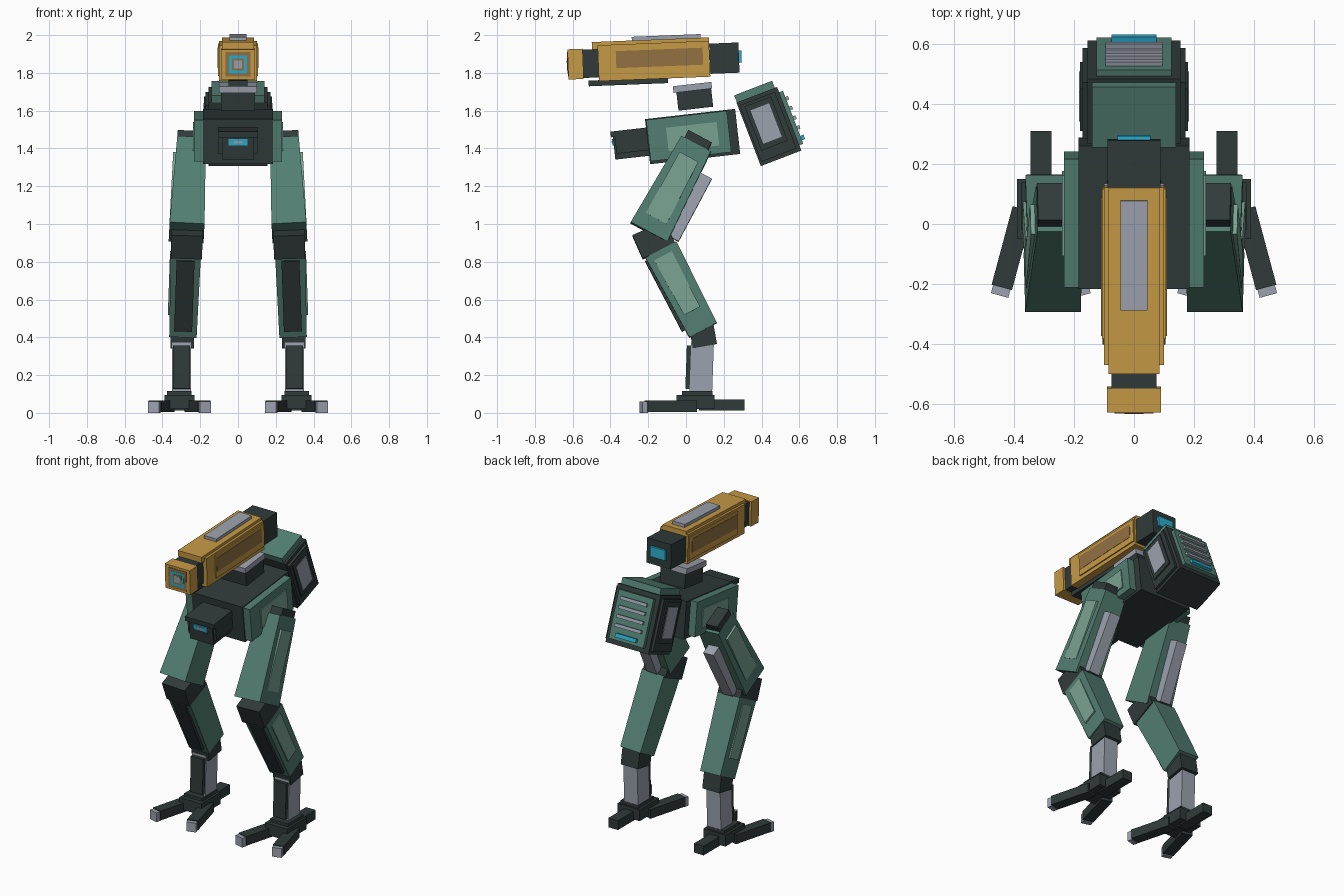
import bpy, bmesh
from math import radians
from mathutils import Matrix, Vector

if "Cube" in bpy.data.objects:
    bpy.data.objects.remove(bpy.data.objects["Cube"], do_unlink=True)


def material(name, rgb):
    m = bpy.data.materials.new(name)
    m.use_nodes = True
    m.diffuse_color = (*rgb, 1)
    m.node_tree.nodes["Principled BSDF"].inputs["Base Color"].default_value = (*rgb, 1)
    return m


DARK = material("charcoal", (.03, .042, .042))
GREEN = material("green", (.085, .21, .165))
PALE = material("pale green", (.19, .36, .285))
ORANGE = material("ochre", (.56, .32, .06))
BROWN = material("brown", (.29, .165, .055))
GREY = material("grey", (.33, .36, .42))
CYAN = material("cyan", (.025, .42, .62))


def frame(x, y, z, pitch=0, splay=0, yaw=0):
    """Local axes of a body section."""
    turn = (Matrix.Rotation(radians(yaw), 4, 'Z') @ Matrix.Rotation(radians(splay), 4, 'Y')
            @ Matrix.Rotation(radians(pitch), 4, 'X'))
    return Matrix.Translation((x, y, z)) @ turn


def box(name, f, size, at, mat, taper=(1, 1), pair=False):
    """Box in frame f; taper scales the upper end, pair adds a mirrored twin."""
    for side in ((1, -1) if pair else (1,)):
        bm = bmesh.new()
        bmesh.ops.create_cube(bm, size=1)
        for v in bm.verts:
            if v.co.z > 0:
                v.co.x *= taper[0]
                v.co.y *= taper[1]
            v.co = f @ (Vector(a * b for a, b in zip(v.co, size)) + Vector(at))
            v.co.x *= side
        if side < 0:
            bmesh.ops.reverse_faces(bm, faces=bm.faces[:])
        full = name if not pair else ("left_" if side > 0 else "right_") + name
        mesh = bpy.data.meshes.new(full)
        bm.to_mesh(mesh)
        bm.free()
        mesh.materials.append(mat)
        bpy.context.collection.objects.link(bpy.data.objects.new(full, mesh))


# Cannon on top
g = frame(0, -.17, 1.868, 2.3)
box("cannon_body", g, (.2, .59, .19), (0, 0, -.005), ORANGE)
box("cannon_top", g, (.17, .62, .04), (0, -.015, .088), ORANGE)
box("cannon_cheek", g, (.008, .5, .15), (.103, .04, 0), ORANGE, pair=True)
box("cannon_side_panel", g, (.006, .46, .09), (.106, .03, .01), BROWN, pair=True)
box("cannon_top_plate", g, (.09, .365, .025), (0, .07, .115), GREY)
box("cannon_rail", g, (.1, .42, .03), (0, -.14, -.11), DARK)
box("barrel_neck", g, (.15, .09, .15), (0, -.335, -.005), DARK)
box("muzzle", g, (.18, .08, .16), (0, -.415, -.005), ORANGE)
box("cannon_rear", g, (.175, .155, .16), (0, .373, -.005), DARK)
box("cannon_rear_light", g, (.11, .015, .065), (0, .457, 0), CYAN)
for part, w, mat in (("muzzle_rim", .13, BROWN), ("muzzle_light", .095, CYAN),
                     ("muzzle_ring", .062, BROWN), ("muzzle_core", .042, GREY)):
    box(part, g, (w, .006, w), (0, -.455 - (.13 - w) * .04, -.005), mat)

# Turret neck
n = frame(0, .043, 1.69, 6.5)
box("neck_block", n, (.18, .185, .1), (0, 0, -.03), DARK)
box("neck_plate", n, (.2, .205, .035), (0, -.005, .034), GREY)

# Torso and head
t = frame(0, .035, 1.463, 6.5)
box("torso", t, (.37, .48, .24), (0, 0, 0), DARK)
box("torso_side", t, (.055, .43, .22), (.205, -.02, .005), GREEN, pair=True)
box("torso_inset", t, (.009, .27, .125), (.2345, 0, 0), PALE, pair=True)
box("head", t, (.17, .2, .14), (0, -.32, -.005), DARK)
box("head_brim", t, (.21, .2, .03), (0, -.33, .06), DARK)
box("head_cheek", t, (.02, .18, .11), (.092, -.32, .01), DARK, pair=True)
box("visor", t, (.1, .008, .036), (0, -.423, .018), CYAN)
box("visor_pupil", t, (.05, .004, .014), (0, -.427, .018), GREY)

# Backpack
b = frame(0, .439, 1.516, 21)
box("pack_body", b, (.31, .23, .36), (0, 0, 0), DARK)
box("pack_side", b, (.02, .2, .32), (.162, -.005, 0), DARK, pair=True)
box("pack_frame", b, (.012, .15, .25), (.174, -.008, .02), DARK, pair=True)
box("pack_side_panel", b, (.008, .105, .19), (.179, -.008, .02), GREY, pair=True)
box("pack_cap", b, (.28, .215, .05), (0, -.005, .195), GREEN)
box("pack_back", b, (.25, .03, .3), (0, .122, 0), GREEN)
for i in range(4):
    box(f"pack_slat_{i}", b, (.19, .02, .02), (0, .142, .105 - i * .055), GREY)
box("pack_light", b, (.15, .02, .025), (0, .145, -.118), CYAN)

# Thighs
k = frame(.26, -.071, 1.188, -28, -3)
box("thigh", k, (.185, .22, .53), (0, 0, 0), GREEN, (.82, .8), True)
box("thigh_inset", k, (.02, .125, .37), (.083, 0, 0), PALE, (1, .9), True)
box("thigh_strut", k, (.075, .07, .376), (0, .125, -.046), GREY, pair=True)
box("hip_joint", k, (.13, .14, .06), (.01, 0, .28), DARK, pair=True)

# Knees and shins
box("knee", frame(.27, -.17, .915, 24, -2), (.165, .19, .135), (0, 0, 0), DARK, pair=True)
s = frame(.283, -.026, .648, 27.7, -2)
box("shin", s, (.145, .165, .48), (0, .005, 0), GREEN, (1.1, 1.12), True)
box("shin_guard", s, (.095, .025, .42), (0, -.085, .015), DARK, pair=True)
box("shin_inset", s, (.016, .095, .33), (.076, 0, .04), PALE, (1, 1.1), True)

# Ankles and lower legs
box("ankle", frame(.295, .09, .41, 10), (.125, .13, .115), (0, 0, 0), DARK, pair=True)
a = frame(.3, .083, .24, -2)
box("lower_leg", a, (.1, .12, .26), (0, 0, 0), GREY, pair=True)
box("lower_leg_guard", a, (.09, .025, .23), (0, -.07, 0), DARK, pair=True)

# Feet
f = frame(.31, .05, 0)
box("foot_block", f, (.16, .2, .075), (0, 0, .058), DARK, pair=True)
box("foot_top", f, (.13, .16, .03), (0, .01, .1), DARK, pair=True)
box("heel", f, (.07, .24, .06), (0, .14, .042), DARK, pair=True)
for label, side in (("outer", 1), ("inner", -1)):
    toe = frame(.31 + side * .06, .05, 0, yaw=side * 15)
    box(label + "_toe", toe, (.07, .27, .06), (0, -.135, .035), DARK, pair=True)
    box(label + "_toe_tip", toe, (.06, .03, .06), (0, -.283, .03), GREY, pair=True)
